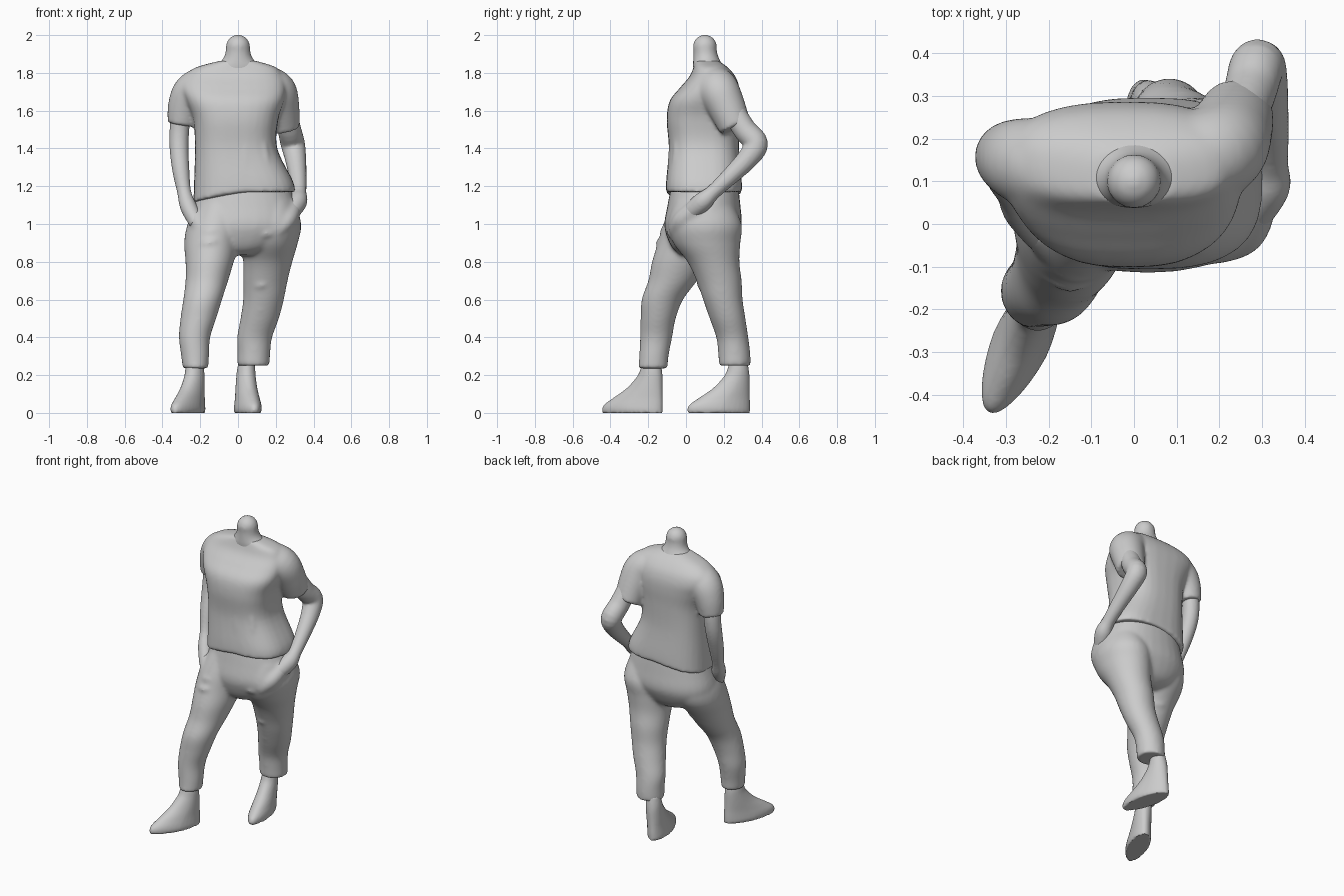
import bpy, bmesh, math
from mathutils import Vector
from mathutils.bvhtree import BVHTree

if "Cube" in bpy.data.objects:
    bpy.data.objects.remove(bpy.data.objects["Cube"])

grey = bpy.data.materials.new("plain grey")
grey.diffuse_color = (0.6, 0.6, 0.6, 1)
grey.use_nodes = True
grey.node_tree.nodes["Principled BSDF"].inputs["Base Color"].default_value = grey.diffuse_color
SIDES = 32
parts = []


def spline(rows, steps=5):
    """Catmull-Rom interpolation through rows of numbers."""
    out = []
    for i in range(len(rows) - 1):
        p = [rows[max(0, min(len(rows) - 1, i + k))] for k in (-1, 0, 1, 2)]
        for s in range(steps):
            t = s / steps
            out.append([0.5 * (2 * b + (c - a) * t + (2 * a - 5 * b + 4 * c - d) * t * t
                               + (3 * b - a - 3 * c + d) * t ** 3) for a, b, c, d in zip(*p)])
    return out + [list(rows[-1])]


def skin(bm, rings):
    """Bridge a list of point rings and cap both ends."""
    vs = [[bm.verts.new(p) for p in r] for r in rings]
    n = len(vs[0])
    for a, b in zip(vs, vs[1:]):
        for i in range(n):
            bm.faces.new((a[i], a[(i + 1) % n], b[(i + 1) % n], b[i]))
    bm.faces.new(vs[0][::-1])
    bm.faces.new(vs[-1])


def slices(bm, rows, power=2.0, sag=0.0):
    """Stack of level ovals: z, x, y, rx, ry; sag lowers the hem on the right side."""
    rings = []
    for z, x, y, rx, ry in spline(rows):
        ring = []
        for i in range(SIDES):
            a = 2 * math.pi * i / SIDES
            c, s = math.cos(a), math.sin(a)
            dx = math.copysign(abs(c) ** (2 / power), c) * rx
            dy = math.copysign(abs(s) ** (2 / power), s) * ry
            fade = max(0, min(1, (1.4 - z) / 0.2))
            ring.append((x + dx, y + dy, z + sag * fade * min(0, dx + .08)))
        rings.append(ring)
    skin(bm, rings)


def tube(bm, rows):
    """Round tube along a path: x, y, z, radius."""
    pts = spline(rows)
    rings = []
    side = Vector((1, 0, 0))
    for k, p in enumerate(pts):
        d = (Vector(pts[min(k + 1, len(pts) - 1)][:3]) - Vector(pts[max(k - 1, 0)][:3])).normalized()
        if k == 0 and abs(d.x) > .8:
            side = Vector((0, 1, 0))
        side = (side - d * side.dot(d)).normalized()
        up = d.cross(side)
        rings.append([Vector(p[:3]) + p[3] * (side * math.cos(2 * math.pi * i / SIDES)
                      + up * math.sin(2 * math.pi * i / SIDES)) for i in range(SIDES)])
    skin(bm, rings)


def finish(name, bm, voxel=0.01, smooth=4):
    """Fuse the pieces into one soft skin and bake it."""
    bmesh.ops.recalc_face_normals(bm, faces=bm.faces)
    me = bpy.data.meshes.new(name)
    bm.to_mesh(me)
    bm.free()
    ob = bpy.data.objects.new(name, me)
    bpy.context.collection.objects.link(ob)
    m = ob.modifiers.new("fuse", 'REMESH')
    m.mode, m.voxel_size, m.use_smooth_shade = 'VOXEL', voxel, True
    m = ob.modifiers.new("soften", 'SMOOTH')
    m.factor, m.iterations = 0.5, smooth
    baked = bpy.data.meshes.new_from_object(ob.evaluated_get(bpy.context.evaluated_depsgraph_get()))
    ob.modifiers.clear()
    ob.data = baked
    baked.materials.clear()
    baked.materials.append(grey)
    parts.append(ob)


# Shirt: body, shoulders and short sleeves
bm = bmesh.new()
slices(bm, [(1.17, .033, .095, .27, .202), (1.23, .028, .095, .262, .20), (1.4, -.01, .095, .218, .186),
            (1.55, -.012, .09, .225, .192), (1.65, -.015, .10, .26, .187), (1.72, -.025, .125, .28, .158),
            (1.78, -.025, .14, .265, .122), (1.83, -.01, .13, .21, .09), (1.865, 0, .11, .09, .06)],
       power=2.7, sag=.3)
tube(bm, [(-.08, .12, 1.72, .11), (-.18, .13, 1.72, .112), (-.245, .145, 1.69, .105), (-.283, .155, 1.615, .09),
          (-.3, .16, 1.525, .073)])
tube(bm, [(.06, .13, 1.72, .11), (.14, .15, 1.725, .112), (.2, .175, 1.7, .11), (.225, .215, 1.62, .1),
          (.243, .262, 1.51, .086)])
# Shirt drape folds
for x, y in ((.04, -.095), (.15, -.07)):
    tube(bm, [(x * .8, y + .02, 1.5, .008), (x, y + .014, 1.35, .015), (x * 1.1, y + .008, 1.2, .015)])
finish("shirt", bm, smooth=10)

# Neck with flared base and rounded top
bm = bmesh.new()
slices(bm, [(1.8, 0, .125, .15, .085), (1.84, 0, .115, .115, .078), (1.87, 0, .108, .083, .07),
            (1.9, 0, .103, .068, .064), (1.94, 0, .1, .064, .061)])
res = bmesh.ops.create_uvsphere(bm, u_segments=24, v_segments=14, radius=.064)
bmesh.ops.translate(bm, verts=res["verts"], vec=(0, .1, 1.938))
finish("neck", bm, smooth=6)

# Bare arms, hands tucked into the pockets
bm = bmesh.new()
tube(bm, [(-.3, .16, 1.62, .055), (-.31, .165, 1.5, .052), (-.312, .15, 1.4, .05), (-.302, .11, 1.28, .045),
          (-.285, .07, 1.17, .037), (-.262, .03, 1.09, .044), (-.215, -.03, 1.0, .04)])
finish("right_arm", bm, .008)
bm = bmesh.new()
tube(bm, [(.25, .25, 1.6, .06), (.272, .31, 1.5, .062), (.29, .37, 1.425, .064), (.305, .325, 1.345, .056),
          (.318, .22, 1.24, .045), (.322, .14, 1.165, .04), (.313, .085, 1.115, .052), (.26, 0, 1.04, .045)])
finish("left_arm", bm, .008)

# Trousers: hips and two tapered legs
bm = bmesh.new()
slices(bm, [(1.22, .03, .1, .235, .175), (1.1, .035, .095, .275, .193), (1.0, .033, .09, .298, .205),
            (.93, .02, .085, .27, .185), (.87, .012, .08, .19, .15), (.835, .012, .075, .08, .1)], power=2.2)
slices(bm, [(1.12, -.09, .08, .12, .15), (1.0, -.12, .065, .147, .185), (.9, -.14, .035, .145, .185),
            (.8, -.15, -.025, .128, .155), (.7, -.165, -.07, .113, .13), (.6, -.187, -.125, .103, .11),
            (.5, -.21, -.147, .095, .093), (.4, -.23, -.158, .083, .085), (.3, -.227, -.17, .074, .078),
            (.235, -.225, -.175, .068, .078)])
slices(bm, [(1.12, .18, .09, .12, .15), (1.0, .18, .1, .155, .195), (.9, .167, .11, .15, .178),
            (.8, .158, .145, .13, .138), (.7, .145, .175, .118, .12), (.6, .135, .195, .108, .105),
            (.5, .115, .22, .102, .095), (.4, .088, .245, .093, .085), (.32, .084, .255, .087, .085),
            (.25, .082, .258, .086, .084)])
# Pocket bulges over the hands
tube(bm, [(.29, .06, 1.09, .05), (.26, -.02, 1.02, .05), (.2, -.06, .96, .035)])
tube(bm, [(-.225, 0, 1.04, .045), (-.19, -.06, .97, .04), (-.15, -.08, .92, .03)])
# Soft creases across thighs, knees and shins: x, y, z, half width, radius
for x, y, z, w, r in ((-.14, -.118, .96, .09, .022), (-.15, -.14, .9, .09, .022), (.15, -.08, .95, .09, .022),
                      (.13, .076, .68, .06, .02), (.12, .124, .55, .06, .018),
                      (-.19, -.215, .57, .06, .018), (-.22, -.224, .45, .05, .016)):
    tube(bm, [(x - w, y + w * .6, z - .02, r * .6), (x, y, z, r), (x + w, y + w * .6, z + .015, r * .6)])
# Back creases below the seat and behind the knee
for x, y, z in ((.15, .275, .82), (.12, .3, .5), (-.14, .11, .78)):
    tube(bm, [(x - .08, y - .05, z + .02, .008), (x, y - .01, z, .016), (x + .08, y - .05, z - .01, .008)])
finish("trousers", bm, smooth=14)


# Wedge shoes with pointed toes
def shoe(name, heel, toe, lean):
    bm = bmesh.new()
    h = Vector((*heel, 0))
    d = Vector((*toe, 0)) - h
    full = d.length
    d.normalize()
    n = Vector((-d.y, d.x, 0))
    rings = []
    # z, start and end along the shoe, half width
    for z, s, e, w in spline([(0, 0, 1, .064), (.02, 0, 1.01, .068), (.045, 0, .97, .066), (.08, .005, .82, .061),
                              (.13, .01, .6, .056), (.19, .015, .43, .051), (.23, .03, .37, .048),
                              (.28, .06, .33, .04)]):
        ring = []
        for i in range(SIDES):
            a = 2 * math.pi * i / SIDES
            t = (1 - math.cos(a)) / 2
            point = 1 - .35 * max(0, t - .5) * e
            ring.append(h + d * full * (s + (e - s) * t)
                        + n * (w * math.sin(a) * point + lean * z) + Vector((0, 0, z)))
        rings.append(ring)
    skin(bm, rings)
    finish(name, bm, .008, 2)


shoe("right_shoe", (-.195, -.125), (-.338, -.44), -.03)
shoe("left_shoe", (.015, .338), (.09, .01), .06)

# Trim away skin hidden inside a neighbouring part
trees = []
for ob in parts:
    bm = bmesh.new()
    bm.from_mesh(ob.data)
    trees.append(BVHTree.FromBMesh(bm))
    bm.free()
for k, ob in enumerate(parts):
    bm = bmesh.new()
    bm.from_mesh(ob.data)
    hidden = []
    for f in bm.faces:
        c = f.calc_center_median()
        for j, tree in enumerate(trees):
            if j != k:
                spot, normal, _, _ = tree.find_nearest(c)
                if (c - spot).dot(normal) < -.012:
                    hidden.append(f)
                    break
    bmesh.ops.delete(bm, geom=hidden, context='FACES')
    bm.to_mesh(ob.data)
    bm.free()
    bpy.ops.object.select_all(action='DESELECT')
    ob.select_set(True)
    bpy.context.view_layer.objects.active = ob
    bpy.ops.object.shade_smooth_by_angle(angle=math.radians(50))
